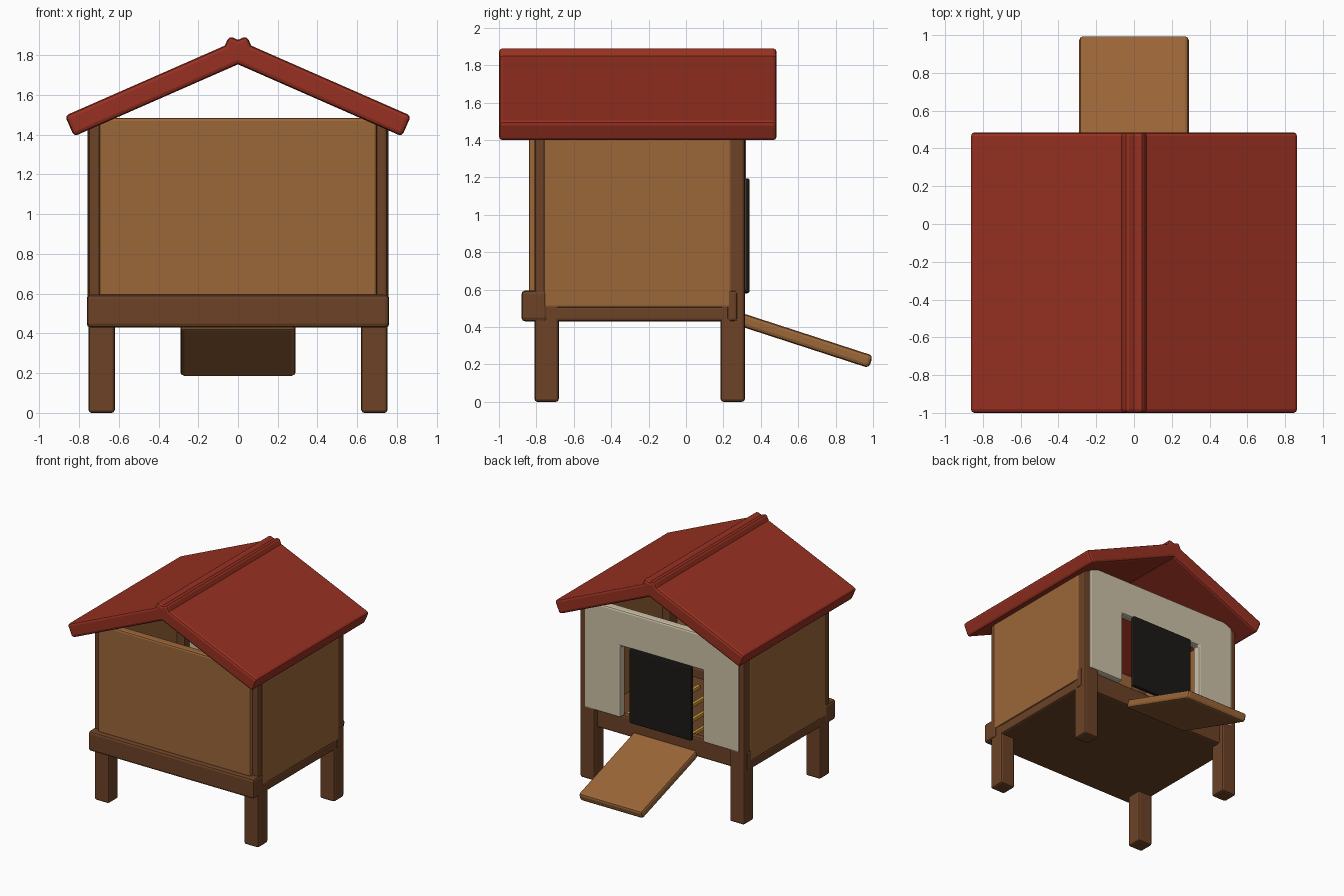
import bpy, bmesh
from math import radians, sin, cos
from mathutils import Vector

if "Cube" in bpy.data.objects:
    bpy.data.objects.remove(bpy.data.objects["Cube"])


def material(name, rgb):
    m = bpy.data.materials.new(name)
    m.diffuse_color = (*rgb, 1)
    m.use_nodes = True
    m.node_tree.nodes["Principled BSDF"].inputs["Base Color"].default_value = m.diffuse_color
    return m


RED = material("roof_red", (0.31, 0.03, 0.015))
WOOD = material("panel_wood", (0.33, 0.135, 0.04))
DARK = material("frame_wood", (0.15, 0.055, 0.02))
CREAM = material("cream_paint", (0.62, 0.54, 0.39))
BLACK = material("door_black", (0.012, 0.01, 0.008))
GOLD = material("straw_gold", (0.65, 0.36, 0.04))


def finish(name, bm, mat, bevel):
    bmesh.ops.recalc_face_normals(bm, faces=bm.faces)
    me = bpy.data.meshes.new(name)
    bm.to_mesh(me)
    bm.free()
    me.materials.append(mat)
    ob = bpy.data.objects.new(name, me)
    bpy.context.collection.objects.link(ob)
    if bevel:
        b = ob.modifiers.new("bevel", 'BEVEL')
        b.width, b.segments = bevel, 2
    return ob


def box(name, x, y, z, mat, bevel=0.015):
    """Box from (min, max) ranges on each axis."""
    bm = bmesh.new()
    bmesh.ops.create_cube(bm, size=1)
    for v in bm.verts:
        v.co = Vector([(r[0] + r[1]) / 2 + c * (r[1] - r[0]) for r, c in zip((x, y, z), v.co)])
    return finish(name, bm, mat, bevel)


def prism(name, points, axis, lo, hi, mat, bevel=0.02):
    """Extrude a 2D profile along x (points are y,z) or y (points are x,z)."""
    bm = bmesh.new()
    at = (lambda a, b: (lo, a, b)) if axis == 'x' else (lambda a, b: (a, lo, b))
    face = bm.faces.new([bm.verts.new(at(a, b)) for a, b in points])
    ext = bmesh.ops.extrude_face_region(bm, geom=[face])
    move = Vector((hi - lo, 0, 0)) if axis == 'x' else Vector((0, hi - lo, 0))
    bmesh.ops.translate(bm, vec=move, verts=[g for g in ext["geom"] if isinstance(g, bmesh.types.BMVert)])
    return finish(name, bm, mat, bevel)


def slab(start, angle, length, thick):
    """Tilted rectangle: top edge runs down from start, thickness below it."""
    s = Vector(start)
    u = Vector((cos(angle), -sin(angle))) * length
    n = Vector((-sin(angle), -cos(angle))) * thick
    return [s, s + u, s + u + n, s + n]


for side, s in (("left", -1), ("right", 1)):
    # Roof slabs cross slightly at the ridge
    pts = [(s * p.x, p.y) for p in slab((-0.045, 1.897), radians(23.7), 1.0, 0.113)]
    prism(side + "_roof", pts, 'y', -1.0, 0.485, RED)
    # Legs continue upwards as corner posts
    for end, y in (("front", (-0.81, -0.68)), ("back", (0.185, 0.315))):
        box(f"{end}_{side}_leg", sorted((s * 0.62, s * 0.752)), y, (0, 1.45), DARK)
    box(side + "_wall", sorted((s * 0.69, s * 0.758)), (-0.76, 0.24), (0.505, 1.46), WOOD, 0.01)

# Floor and frame beams
box("floor", (-0.752, 0.752), (-0.80, 0.27), (0.43, 0.51), DARK)
box("front_beam", (-0.76, 0.76), (-0.88, -0.74), (0.43, 0.595), DARK, 0.02)
box("back_beam", (-0.76, 0.76), (0.22, 0.275), (0.43, 0.595), DARK)

# Front wall
box("front_wall", (-0.70, 0.70), (-0.84, -0.77), (0.55, 1.485), WOOD)

# Back wall with doorway
prism("back_wall", [(-0.71, 0.59), (-0.38, 0.59), (-0.38, 1.185), (0.38, 1.185), (0.38, 0.59),
                    (0.71, 0.59), (0.71, 1.485), (-0.71, 1.485)], 'y', 0.25, 0.322, CREAM, 0.015)

# Sliding door and ramp
box("door", (-0.285, 0.285), (0.305, 0.34), (0.58, 1.195), BLACK, 0.012)
prism("ramp", slab((0.27, 0.484), radians(18), 0.767, 0.07), 'x', -0.29, 0.29, WOOD)

# Straw strips on the floor
for i in range(7):
    x = -0.45 + i * 0.15
    box(f"straw_{i + 1}", (x - 0.012, x + 0.012), (-0.6, 0.15), (0.505, 0.535), GOLD, 0)
